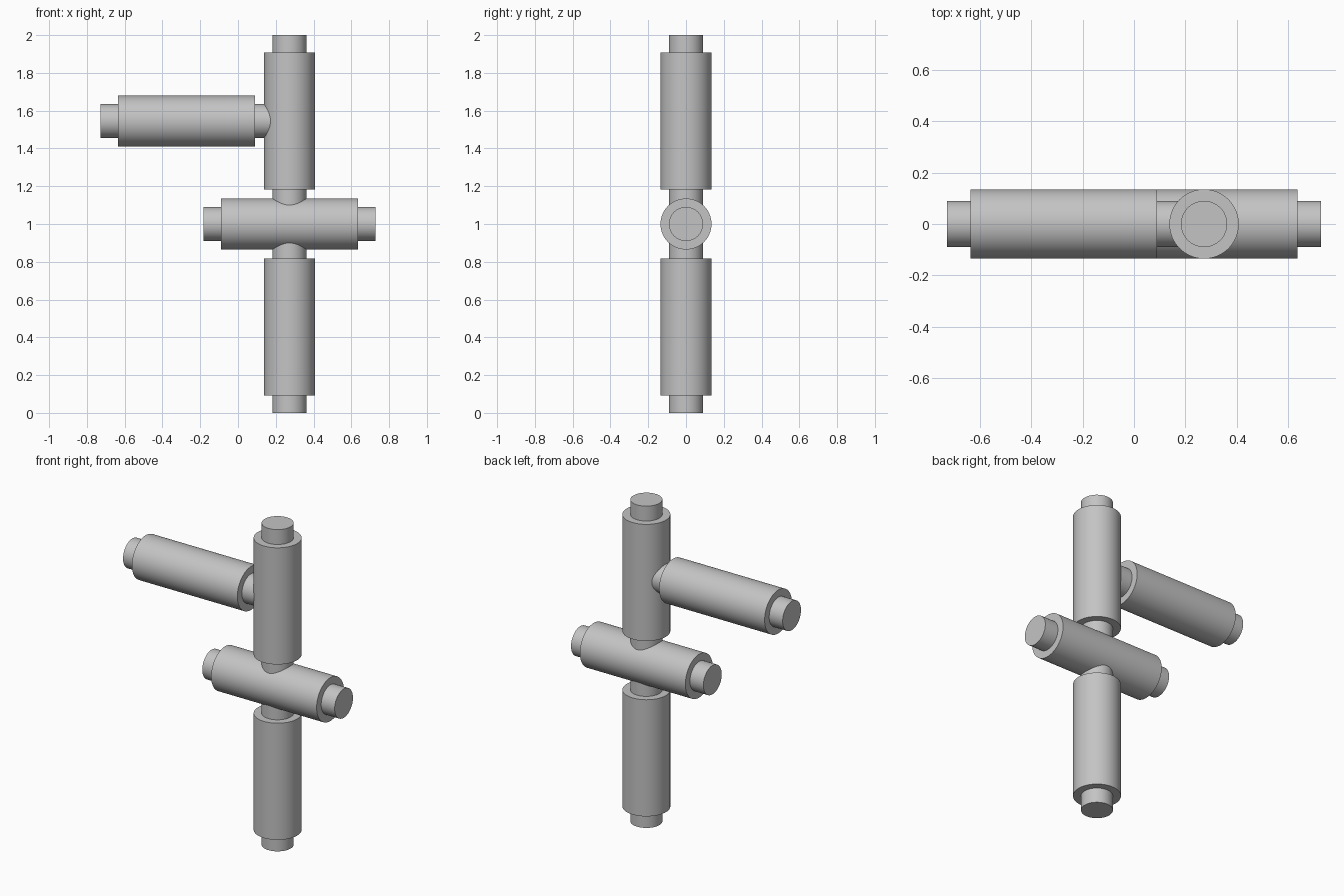
import bpy
import bmesh
import math
from mathutils import Matrix, Vector

cube = bpy.data.objects.get("Cube")
if cube:
    bpy.data.objects.remove(cube, do_unlink=True)

grey = bpy.data.materials.new("plain grey")
grey.use_nodes = True
colour = (0.55, 0.55, 0.55, 1.0)
grey.diffuse_color = colour
grey.node_tree.nodes["Principled BSDF"].inputs["Base Color"].default_value = colour

SEGMENTS = 64
CORE_RADIUS, CORE_HALF = 0.09, 0.455
SLEEVE_RADIUS, SLEEVE_HALF = 0.135, 0.3625


def rod(name, centre, axis):
    """Stepped rod: a wide sleeve with a narrower peg at each end."""
    profile = [(0, -CORE_HALF), (CORE_RADIUS, -CORE_HALF),
               (CORE_RADIUS, -SLEEVE_HALF), (SLEEVE_RADIUS, -SLEEVE_HALF),
               (SLEEVE_RADIUS, SLEEVE_HALF), (CORE_RADIUS, SLEEVE_HALF),
               (CORE_RADIUS, CORE_HALF), (0, CORE_HALF)]
    bm = bmesh.new()
    verts = [bm.verts.new((r, 0, h)) for r, h in profile]
    edges = [bm.edges.new(pair) for pair in zip(verts, verts[1:])]
    bmesh.ops.spin(bm, geom=verts + edges, cent=(0, 0, 0), axis=(0, 0, 1),
                   angle=math.tau, steps=SEGMENTS, use_merge=True)
    bmesh.ops.remove_doubles(bm, verts=bm.verts, dist=0.0001)
    bmesh.ops.recalc_face_normals(bm, faces=bm.faces)
    turn = Vector((0, 0, 1)).rotation_difference(Vector(axis)).to_matrix().to_4x4()
    bm.transform(Matrix.Translation(centre) @ turn)
    mesh = bpy.data.meshes.new(name)
    bm.to_mesh(mesh)
    bm.free()
    mesh.materials.append(grey)
    obj = bpy.data.objects.new(name, mesh)
    bpy.context.collection.objects.link(obj)
    bpy.ops.object.select_all(action="DESELECT")
    obj.select_set(True)
    bpy.context.view_layer.objects.active = obj
    bpy.ops.object.shade_smooth_by_angle(angle=math.radians(30))


# Two upright rods joined by a crossbar, with a side arm on the upper one
POST_X = 0.2725
rod("lower_post", (POST_X, 0, CORE_HALF), (0, 0, 1))
rod("upper_post", (POST_X, 0, 2 - CORE_HALF), (0, 0, 1))
rod("crossbar", (POST_X, 0, 1.0), (1, 0, 0))
rod("side_arm", (-POST_X, 0, 2 - CORE_HALF), (1, 0, 0))
